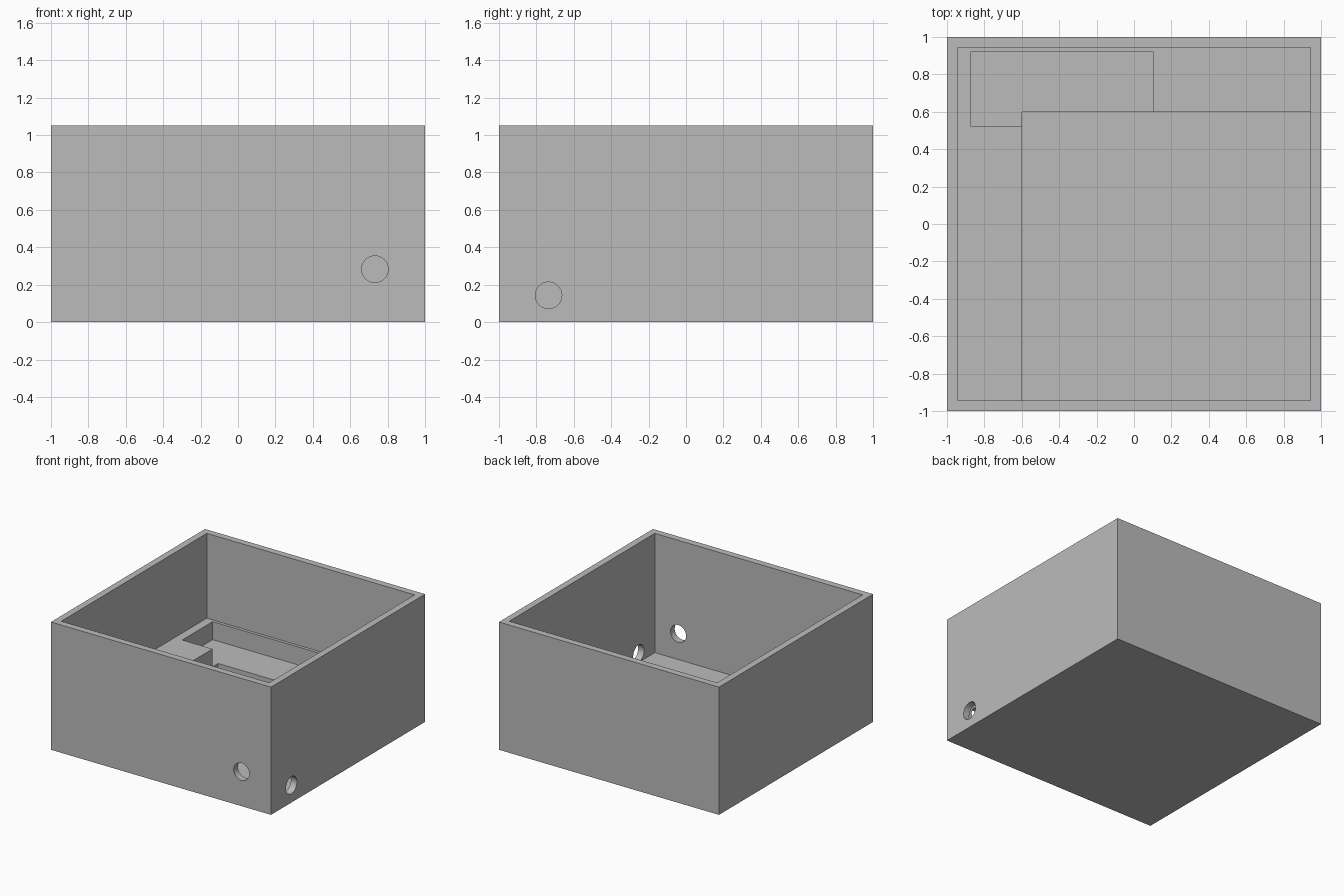
import bpy
from math import pi

if "Cube" in bpy.data.objects:
    bpy.data.objects.remove(bpy.data.objects["Cube"], do_unlink=True)

HEIGHT = 1.05
INNER = 0.945         # half width of the open chamber
LEDGE = 0.353         # top of the raised L-shaped ledge
TRAY = 0.205          # floor of the ledge pocket
FLOOR = 0.07          # lowest floor
TOP = HEIGHT + 0.2    # cutters run out above the rim
HOLE_RADIUS = 0.071

grey = bpy.data.materials.new("light grey")
grey.use_nodes = True
COLOUR = (0.5, 0.5, 0.5, 1)
grey.diffuse_color = COLOUR
grey.node_tree.nodes["Principled BSDF"].inputs["Base Color"].default_value = COLOUR


def block(name, low, high):
    """Box between two opposite corners."""
    bpy.ops.mesh.primitive_cube_add(size=1, location=[(a + b) / 2 for a, b in zip(low, high)])
    ob = bpy.context.object
    ob.name = name
    ob.scale = [b - a for a, b in zip(low, high)]
    bpy.ops.object.transform_apply(location=True, rotation=False, scale=True)
    ob.data.materials.append(grey)
    return ob


def drill(name, location, rotation):
    """Round cutter for a cable hole."""
    bpy.ops.mesh.primitive_cylinder_add(vertices=48, radius=HOLE_RADIUS, depth=0.3,
                                        location=location, rotation=rotation)
    ob = bpy.context.object
    ob.name = name
    ob.data.materials.append(grey)
    return ob


# Outer body
box = block("open_box", (-1, -1, 0), (1, 1, HEIGHT))

# Chamber, deep well, ledge pocket and the two wall holes
cutters = [
    block("chamber_cutter", (-INNER, -INNER, LEDGE), (INNER, INNER, TOP)),
    block("well_cutter", (-0.6, -INNER, FLOOR), (INNER, 0.6, TOP)),
    block("pocket_cutter", (-0.875, 0.525, TRAY), (0.105, 0.92, TOP)),
    drill("front_hole_cutter", (0.732, -1, 0.283), (pi / 2, 0, 0)),
    drill("side_hole_cutter", (1, -0.735, 0.143), (0, pi / 2, 0)),
]

for cutter in cutters:
    cut = box.modifiers.new(cutter.name, "BOOLEAN")
    cut.operation = "DIFFERENCE"
    cut.solver = "EXACT"
    cut.object = cutter

# Bake the cuts and drop the cutters
bpy.context.view_layer.objects.active = box
for cutter in cutters:
    bpy.ops.object.modifier_apply(modifier=cutter.name)
    bpy.data.objects.remove(cutter, do_unlink=True)

# Round hole walls stay smooth, all other edges sharp
bpy.ops.object.select_all(action="DESELECT")
box.select_set(True)
bpy.ops.object.shade_smooth_by_angle(angle=pi / 6)
